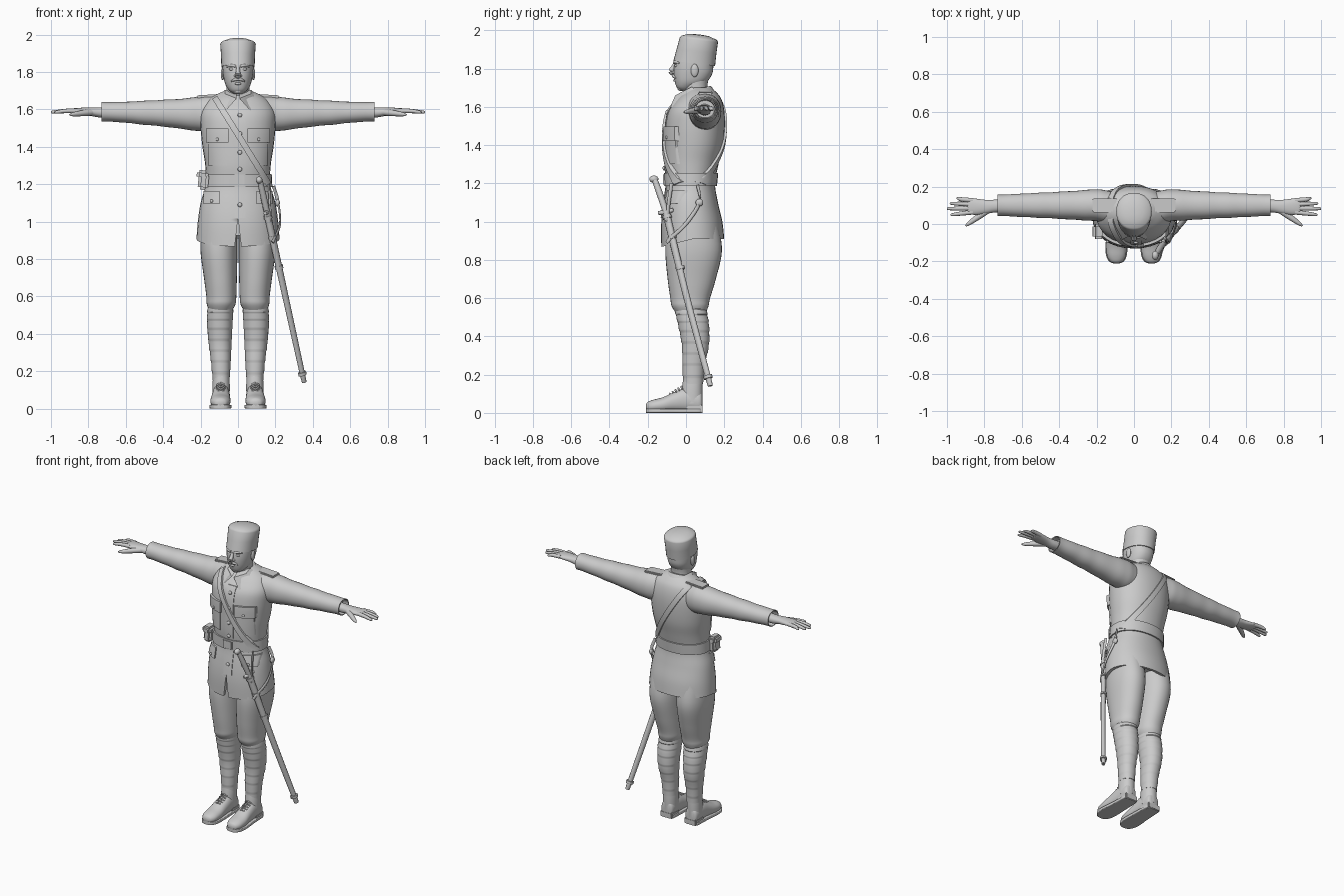
import bpy, bmesh, math
from mathutils import Vector, Matrix

default = bpy.data.objects.get("Cube")
if default:
    bpy.data.objects.remove(default, do_unlink=True)

grey = bpy.data.materials.new("plain_grey")
grey.use_nodes = True
grey.diffuse_color = (0.6, 0.6, 0.6, 1)
grey.node_tree.nodes["Principled BSDF"].inputs["Base Color"].default_value = grey.diffuse_color
POWER = 2.15


def finish(name, bm, angle=40):
    bmesh.ops.recalc_face_normals(bm, faces=bm.faces)
    mesh = bpy.data.meshes.new(name)
    bm.to_mesh(mesh)
    bm.free()
    mesh.materials.append(grey)
    obj = bpy.data.objects.new(name, mesh)
    bpy.context.collection.objects.link(obj)
    bpy.ops.object.select_all(action="DESELECT")
    obj.select_set(True)
    bpy.context.view_layer.objects.active = obj
    bpy.ops.object.shade_smooth_by_angle(angle=math.radians(angle))
    return obj


def sides(name, pair):
    return ((1, "left_" + name), (-1, "right_" + name)) if pair else ((1, name),)


def skin(name, rings, pair=False):
    """Join closed rings of points into a capped solid."""
    for flip, label in sides(name, pair):
        bm = bmesh.new()
        loops = [[bm.verts.new((p[0] * flip, p[1], p[2])) for p in ring] for ring in rings]
        for low, high in zip(loops, loops[1:]):
            for i in range(len(low)):
                bm.faces.new((low[i - 1], low[i], high[i], high[i - 1]))
        bm.faces.new(loops[0])
        bm.faces.new(loops[-1])
        obj = finish(label, bm)
    return obj


def smooth_rows(rows, steps):
    rows = [Vector(r) for r in rows]
    padded = [rows[0]] + rows + [rows[-1]]
    out = []
    for a, b, c, d in zip(padded, padded[1:], padded[2:], padded[3:]):
        for s in range(steps):
            t = s / steps
            out.append(b + (c - a) * (t / 2) + (a * 2 - b * 5 + c * 4 - d) * (t * t / 2)
                       + (b * 3 - a - c * 3 + d) * (t ** 3 / 2))
    return out + [rows[-1]]


def oval(row, axis, power, count=32):
    t, a, b, ra, rb = row
    ring = []
    for i in range(count):
        ang = math.tau * i / count
        c, s = math.cos(ang), math.sin(ang)
        p = a + ra * math.copysign(abs(c) ** (2 / power), c)
        q = b + rb * math.copysign(abs(s) ** (2 / power), s)
        ring.append(Vector({"x": (t, p, q), "y": (p, t, q), "z": (p, q, t)}[axis]))
    return ring


def loft(name, rows, axis="z", power=POWER, steps=5, lip=0, wave=None, bend=None, pair=False):
    """Rows are: position on axis, two centres, two radii. A lip hollows the last end."""
    rows = smooth_rows(rows, steps)
    if wave:
        for i, r in enumerate(rows):
            k = 1 + wave(i / len(rows))
            r[3], r[4] = r[3] * k, r[4] * k
    if lip:
        t, a, b, ra, rb = rows[-1]
        rows += [(t, a, b, ra * 0.9, rb * 0.9), (t + lip, a, b, ra * 0.85, rb * 0.85)]
    rings = [oval(r, axis, power) for r in rows]
    if bend:
        rings = [[bend(p) for p in ring] for ring in rings]
    return skin(name, rings, pair)


def tube(name, points, radii, pair=False, steps=5, flat=1):
    rows = smooth_rows([tuple(p) + (r,) for p, r in zip(points, radii)], steps)
    rings = []
    for i, row in enumerate(rows):
        way = rows[min(i + 1, len(rows) - 1)].xyz - rows[max(i - 1, 0)].xyz
        turn = way.to_track_quat("Z", "Y")
        rings.append([row.xyz + turn @ Vector((p.x * flat, p.y, 0))
                      for p in oval((0, 0, 0, row[3], row[3]), "z", 2, 12)])
    return skin(name, rings, pair)


def ball(name, place, size, pair=False):
    for flip, label in sides(name, pair):
        bm = bmesh.new()
        bmesh.ops.create_uvsphere(bm, u_segments=16, v_segments=10, radius=1)
        bm.transform(Matrix.LocRotScale(Vector((place[0] * flip, *place[1:])), None, Vector(size)))
        finish(label, bm)


def box(name, place, size, tilt=0, pair=False, round_by=0.005):
    for flip, label in sides(name, pair):
        bm = bmesh.new()
        bmesh.ops.create_cube(bm, size=1)
        bm.transform(Matrix.Diagonal((*size, 1)))
        bmesh.ops.bevel(bm, geom=bm.edges[:], offset=round_by, segments=2, affect="EDGES")
        spin = Matrix.Rotation(tilt * flip, 4, "Y")
        bm.transform(Matrix.Translation((place[0] * flip, *place[1:])) @ spin)
        finish(label, bm)


# Jacket body
body = [(1.7, 0, .07, .07, .06), (1.675, 0, .075, .125, .085), (1.64, 0, .07, .17, .115),
        (1.58, 0, .055, .2, .145), (1.5, 0, .048, .2, .155), (1.4, 0, .042, .19, .152),
        (1.3, 0, .03, .175, .14), (1.2, 0, .025, .172, .127), (1.1, 0, .025, .2, .142),
        (1, 0, .03, .215, .16), (.91, 0, .035, .222, .165)]


def dip(p):
    low = max(0, min(1, (1.05 - p.z) / 0.14))
    p.z -= low * max(0, 0.04 - p.y) * 0.25
    return p


jacket = loft("jacket", body, lip=0.04, bend=dip)
vent = skin("vent_cutter", [[(-.025, y, .8), (.025, y, .8), (0, y, 1.02)] for y in (-.3, -.09)])
cut = jacket.modifiers.new("vent", "BOOLEAN")
cut.object, cut.solver = vent, "EXACT"
bpy.context.view_layer.objects.active = jacket
bpy.ops.object.modifier_apply(modifier=cut.name)
bpy.data.objects.remove(vent, do_unlink=True)

body_rows = smooth_rows(body, 5)


def body_at(z):
    for high, low in zip(body_rows, body_rows[1:]):
        if high[0] >= z >= low[0]:
            return high.lerp(low, (high[0] - z) / (high[0] - low[0]))
    return body_rows[0] if z > 1 else body_rows[-1]


def on_body(x, z, lift, way):
    _, _, cy, rx, ry = body_at(z)
    x = max(-rx - lift, min(rx + lift, x))
    y = (1 - (abs(x) / (rx + lift)) ** POWER) ** (1 / POWER)
    return Vector((x, cy + way * (ry + lift) * y, z))


def strip(name, start, end, width, lift, way=-1, pair=False):
    """Cloth strip that follows the jacket between two points in x and z."""
    start, end = Vector(start), Vector(end)
    along = (end - start).normalized()
    across = Vector((-along.y, along.x)) * width
    rings = []
    for i in range(21):
        mid = start.lerp(end, i / 20)
        edge = [mid + across * (v / 6 - 0.5) for v in range(7)]
        rings.append([on_body(*p, lift, way) for p in edge]
                     + [on_body(*p, -0.004, way) for p in reversed(edge)])
    skin(name, rings, pair)


# Jacket details
strip("front_placket", (.01, 1.02), (.01, 1.61), .06, .004)
strip("chest_pocket", (.06, 1.37), (.16, 1.37), .14, .005, pair=True)
strip("chest_pocket_flap", (.052, 1.46), (.17, 1.46), .075, .014, pair=True)
strip("hip_pocket_flap", (.1, 1.13), (.185, 1.13), .07, .01, pair=True)
strip("cross_strap_front", (-.125, 1.665), (.165, 1.2), .032, .016)
strip("cross_strap_back", (-.125, 1.665), (.168, 1.2), .032, .012, way=1)
for z in (1.57, 1.47, 1.37, 1.28, 1.09):
    ball("front_button", on_body(.01, z, .006, -1), (.012, .008, .012))
for x, z in ((.11, 1.44), (.142, 1.11)):
    ball("pocket_button", on_body(x, z, .013, -1), (.009, .007, .009), pair=True)
box("shoulder_strap", (.155, .1, 1.672), (.135, .075, .014), tilt=.06, pair=True)

# Belt
band = []
for z, lift in ((1.185, -.004), (1.185, .009), (1.255, .009), (1.255, -.004)):
    _, _, cy, rx, ry = body_at(z)
    band.append((z, 0, cy, rx + lift, ry + lift))
loft("belt", band, steps=1)
box("belt_buckle", on_body(0, 1.22, .01, -1), (.07, .014, .06))

# Sleeves, with soft folds
loft("sleeve", [(.08, .08, 1.575, .085, .09), (.14, .09, 1.575, .088, .095), (.2, .1, 1.576, .085, .093),
                (.28, .1, 1.576, .08, .083), (.4, .1, 1.58, .072, .071), (.5, .1, 1.582, .067, .064),
                (.6, .1, 1.585, .062, .056), (.7, .1, 1.588, .057, .052), (.73, .1, 1.588, .057, .053)],
     "x", lip=-.04, wave=lambda t: .012 * math.sin(t * 43) * math.sin(t * 3), pair=True)

# Hands
loft("palm", [(.68, .097, 1.585, .034, .03), (.74, .096, 1.584, .034, .027), (.79, .092, 1.588, .037, .022),
              (.84, .092, 1.591, .043, .018), (.88, .095, 1.593, .043, .013), (.89, .095, 1.593, .038, .009)],
     "x", pair=True)
for finger, root, tip, reach in (("index", .063, .05, .98), ("middle", .084, .082, 1),
                                 ("ring", .105, .11, .985), ("little", .126, .137, .95)):
    tube(finger + "_finger", [(.86, root, 1.593), (.92, (root + tip) / 2, 1.592),
                              (reach - .01, tip, 1.586), (reach, tip, 1.585)],
         (.0125, .0115, .008, .003), pair=True)
tube("thumb", [(.78, .075, 1.585), (.83, .04, 1.58), (.88, .005, 1.574), (.9, -.01, 1.572)],
     (.018, .016, .011, .004), pair=True)

# Neck and collar
loft("neck", [(1.62, 0, .06, .065, .065), (1.7, 0, .05, .062, .062), (1.76, 0, .05, .065, .07)])
loft("collar_stand", [(1.69, 0, .06, .07, .07), (1.65, 0, .062, .1, .092), (1.62, 0, .06, .115, .11)],
     bend=lambda p: Vector((p.x, p.y, p.z + (p.y - .05) * .25)))
flap = [(.008, -.045, 1.665), (.07, .0, 1.69), (.11, .04, 1.655), (.065, -.072, 1.6)]
skin("collar_point", [[Vector(p) + Vector((0, d, d / 2)) for p in flap] for d in (-.012, .03)], pair=True)

# Head and face
loft("head", [(1.682, 0, .002, .022, .024), (1.7, 0, .003, .045, .05), (1.73, 0, .025, .066, .083),
              (1.77, 0, .036, .077, .1), (1.81, 0, .04, .082, .103), (1.86, 0, .045, .084, .1)], power=2.3)
tube("nose", [(0, -.058, 1.825), (0, -.068, 1.805), (0, -.077, 1.785), (0, -.06, 1.772)],
     (.009, .011, .015, .012))
ball("nostril", (.013, -.062, 1.78), (.009, .012, .008), pair=True)
ball("eye", (.033, -.05, 1.815), (.015, .01, .008), pair=True)
tube("eyebrow", [(.012, -.061, 1.83), (.035, -.055, 1.835), (.06, -.034, 1.828)], (.006, .008, .004), pair=True)
tube("moustache", [(0, -.066, 1.762), (.018, -.063, 1.759), (.036, -.052, 1.75)], (.008, .008, .003), pair=True)
tube("lower_lip", [(-.02, -.053, 1.739), (0, -.06, 1.738), (.02, -.053, 1.739)], (.003, .007, .003))
ball("chin", (0, -.026, 1.7), (.026, .02, .018))
ball("ear", (.082, .045, 1.79), (.01, .02, .034), pair=True)

# Tall cap, leaning back
loft("cap", [(1.825, 0, .043, .083, .103), (1.825, 0, .043, .089, .109), (1.89, 0, .055, .091, .104),
             (1.95, 0, .067, .095, .1), (1.957, 0, .068, .092, .097), (1.963, 0, .068, .085, .09),
             (1.976, 0, .067, .05, .054), (1.979, 0, .067, .015, .016)], steps=1,
     bend=lambda p: Vector((p.x, p.y, p.z - (p.y - .06) * .12)))

# Breeches, puttees and boots
loft("breeches", [(1, .1, .035, .095, .13), (.85, .102, .04, .099, .148), (.7, .094, .03, .088, .126),
                  (.6, .089, .022, .08, .104), (.56, .09, .021, .077, .097), (.525, .093, .025, .062, .08)],
     pair=True)
loft("puttee", [(.56, .091, .022, .068, .085), (.52, .095, .028, .069, .083), (.45, .097, .041, .068, .08),
                (.35, .096, .049, .061, .07), (.25, .092, .04, .052, .058), (.15, .09, .037, .045, .052)],
     steps=14, wave=lambda t: .045 * (t * 9 % 1) - .02, pair=True)
loft("boot_shaft", [(.19, .09, .036, .042, .049), (.13, .09, .033, .046, .054), (.05, .091, .03, .046, .056)],
     pair=True)
shoe = [(.085, .091, .052, .028, .045), (.07, .091, .058, .043, .058), (0, .091, .066, .047, .064),
        (-.06, .092, .056, .05, .053), (-.12, .094, .042, .054, .04), (-.17, .094, .036, .05, .033),
        (-.2, .094, .032, .034, .025), (-.21, .094, .03, .014, .012)]
loft("boot", shoe, "y", pair=True)
loft("boot_sole", [(y, x, .011, r + .005, .011) for y, x, _, r, _ in shoe], "y", power=7, pair=True)
box("boot_heel", (.091, .045, .02), (.09, .085, .04), pair=True)
for i in range(5):
    y, z = -.025 - i * .015, .137 - i * .009
    tube("boot_lace", [(.068, y + .006, z - .012), (.092, y, z), (.116, y + .006, z - .012)],
         (.004, .005, .004), pair=True)

# Holster on the right hip
box("holster", (-.185, -.04, 1.215), (.055, .075, .09), tilt=.1, round_by=.014)
box("holster_flap", (-.19, -.04, 1.25), (.062, .082, .05), tilt=.1, round_by=.014)

# Sword and its sling
guard, tip = Vector((.155, -.105, 1.05)), Vector((.35, .122, .16))
tube("scabbard", [guard, guard.lerp(tip, .5) + Vector((0, -.005, 0)), guard.lerp(tip, .98), tip],
     (.021, .019, .016, .01), flat=.8)
for place in (.02, .14, .32, .96):
    tube("scabbard_band", [guard.lerp(tip, place), guard.lerp(tip, place + .018)], (.025, .025), steps=1, flat=.85)
tube("sword_grip", [guard, (.135, -.135, 1.14), (.118, -.162, 1.215)], (.016, .017, .015))
ball("sword_pommel", (.113, -.168, 1.222), (.018, .024, .019))
tube("sword_guard", [guard + Vector((-.01, -.04, -.005)), guard, guard + Vector((.01, .04, .012))], (.009, .014, .009))
tube("sling_front", [(.165, -.075, 1.2), (.17, -.09, 1.1), (.175, -.1, 1)], (.01, .01, .01), flat=.5)
tube("sling_back", [(.19, .06, 1.19), (.215, .07, 1.1), (.225, 0, .99), (.195, -.085, .91), (.185, -.1, .89)],
     (.01, .01, .01, .01, .01), flat=.5)
ball("sling_ring", (.212, .07, 1.1), (.012, .02, .02))
